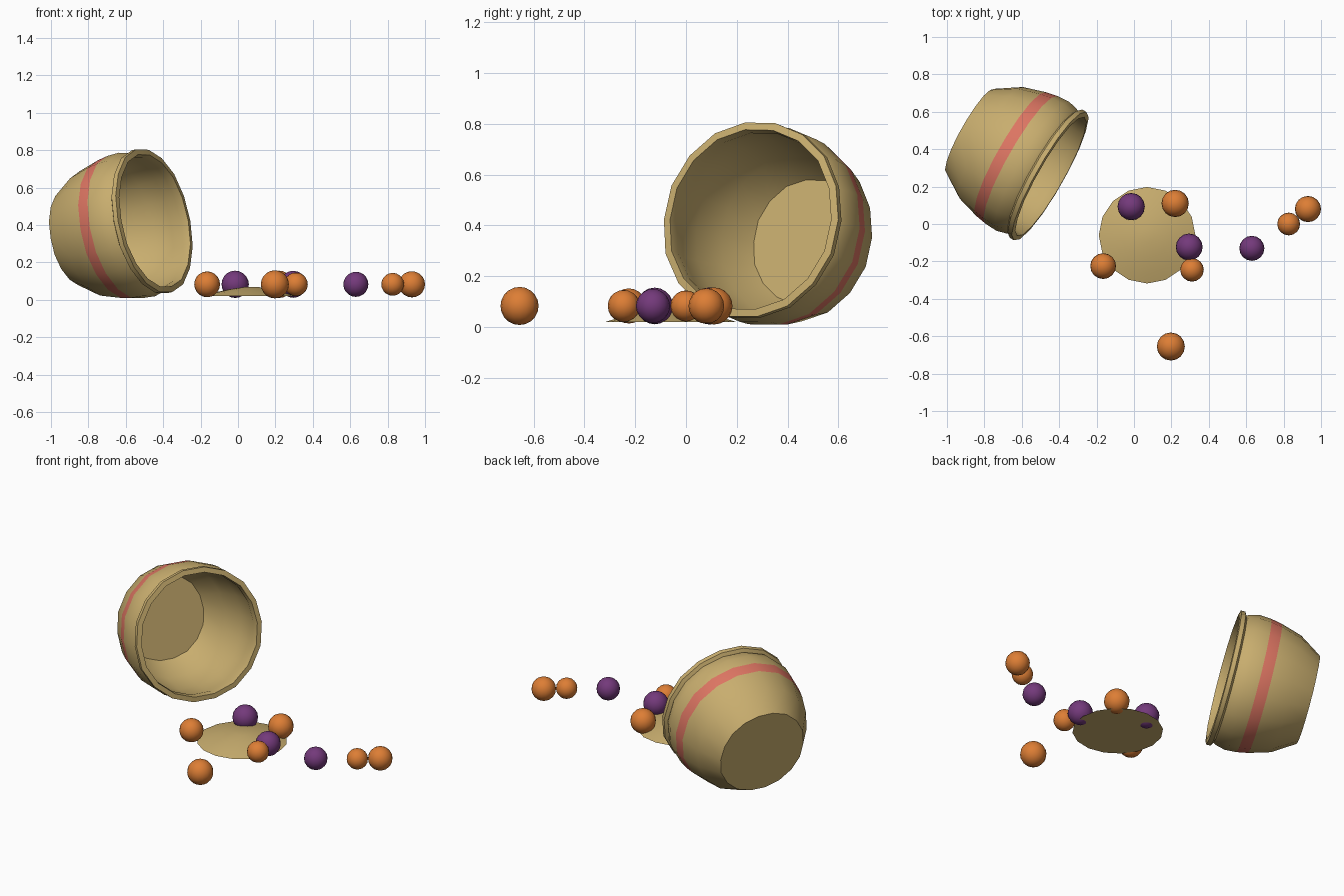
import bpy, bmesh, math, random
from mathutils import Vector

random.seed(4)
cube = bpy.data.objects.get("Cube")
if cube:
    bpy.data.objects.remove(cube, do_unlink=True)


def make_material(name, rgb):
    colour = [(c / 255) ** 2.2 for c in rgb] + [1]
    mat = bpy.data.materials.new(name)
    mat.use_nodes = True
    mat.diffuse_color = colour
    mat.node_tree.nodes["Principled BSDF"].inputs["Base Color"].default_value = colour
    return mat


straw = make_material("straw", (199, 172, 110))
coral = make_material("coral band", (219, 116, 98))
orange = make_material("orange fruit", (220, 125, 56))
purple = make_material("purple fruit", (115, 60, 122))


def smooth(obj, degrees):
    bpy.ops.object.select_all(action="DESELECT")
    obj.select_set(True)
    bpy.context.view_layer.objects.active = obj
    bpy.ops.object.shade_smooth_by_angle(angle=math.radians(degrees))


def lathe(name, profile, sides, mats, wobble=0.0, band=None):
    """Spin (radius, height) points around z, closing both ends with flat caps."""
    bm = bmesh.new()
    rings = []
    bumps = [random.uniform(-wobble, wobble) for _ in range(sides)]
    for r, h in profile:
        ring = []
        for i in range(sides):
            a = math.tau * i / sides
            rad = r + bumps[i]
            ring.append(bm.verts.new((rad * math.cos(a), rad * math.sin(a), h)))
        rings.append(ring)
    for k in range(len(rings) - 1):
        low, high = rings[k], rings[k + 1]
        for i in range(sides):
            j = (i + 1) % sides
            face = bm.faces.new((low[i], low[j], high[j], high[i]))
            if k == band:
                face.material_index = 1
    bm.faces.new(rings[0][::-1])
    bm.faces.new(rings[-1])
    bmesh.ops.recalc_face_normals(bm, faces=bm.faces)
    mesh = bpy.data.meshes.new(name)
    bm.to_mesh(mesh)
    bm.free()
    for mat in mats:
        mesh.materials.append(mat)
    obj = bpy.data.objects.new(name, mesh)
    bpy.context.collection.objects.link(obj)
    return obj


# Tipped basket: outer wall from base to lip, then inner wall down to the floor
basket_profile = [
    (0.262, -0.49), (0.345, -0.36), (0.382, -0.235), (0.394, -0.17),
    (0.398, -0.10), (0.384, -0.045), (0.376, -0.03), (0.396, -0.018),
    (0.396, 0.008), (0.366, 0.012), (0.360, -0.03), (0.374, -0.10),
    (0.366, -0.20), (0.332, -0.35), (0.255, -0.47),
]
basket = lathe("basket", basket_profile, 18, [straw, coral], wobble=0.004, band=2)
basket.rotation_euler = Vector((0.855, -0.482, 0.187)).to_track_quat("Z", "Y").to_euler()
basket.location = (-0.455, 0.26, 0.421)
smooth(basket, 32)

# Low straw lid lying on the ground
lid = lathe("lid", [(0.258, 0.02), (0.20, 0.038), (0.12, 0.056), (0.04, 0.068)], 16, [straw])
lid.location = (0.07, -0.06, 0)
smooth(lid, 40)

# Scattered fruit: x, y, radius
fruit = {
    "orange_fruit": (orange, [(-0.165, -0.225, 0.069), (0.22, 0.11, 0.073),
                              (0.31, -0.245, 0.063), (0.197, -0.655, 0.075),
                              (0.827, 0.0, 0.061), (0.93, 0.08, 0.07)]),
    "purple_fruit": (purple, [(-0.015, 0.093, 0.073), (0.295, -0.123, 0.072),
                              (0.63, -0.13, 0.067)]),
}
for name, (mat, spots) in fruit.items():
    for n, (x, y, r) in enumerate(spots, 1):
        bpy.ops.mesh.primitive_uv_sphere_add(segments=16, ring_count=10, radius=r,
                                             location=(x, y, 0.083))
        ball = bpy.context.object
        ball.name = f"{name}_{n}"
        ball.data.materials.append(mat)
        smooth(ball, 60)
